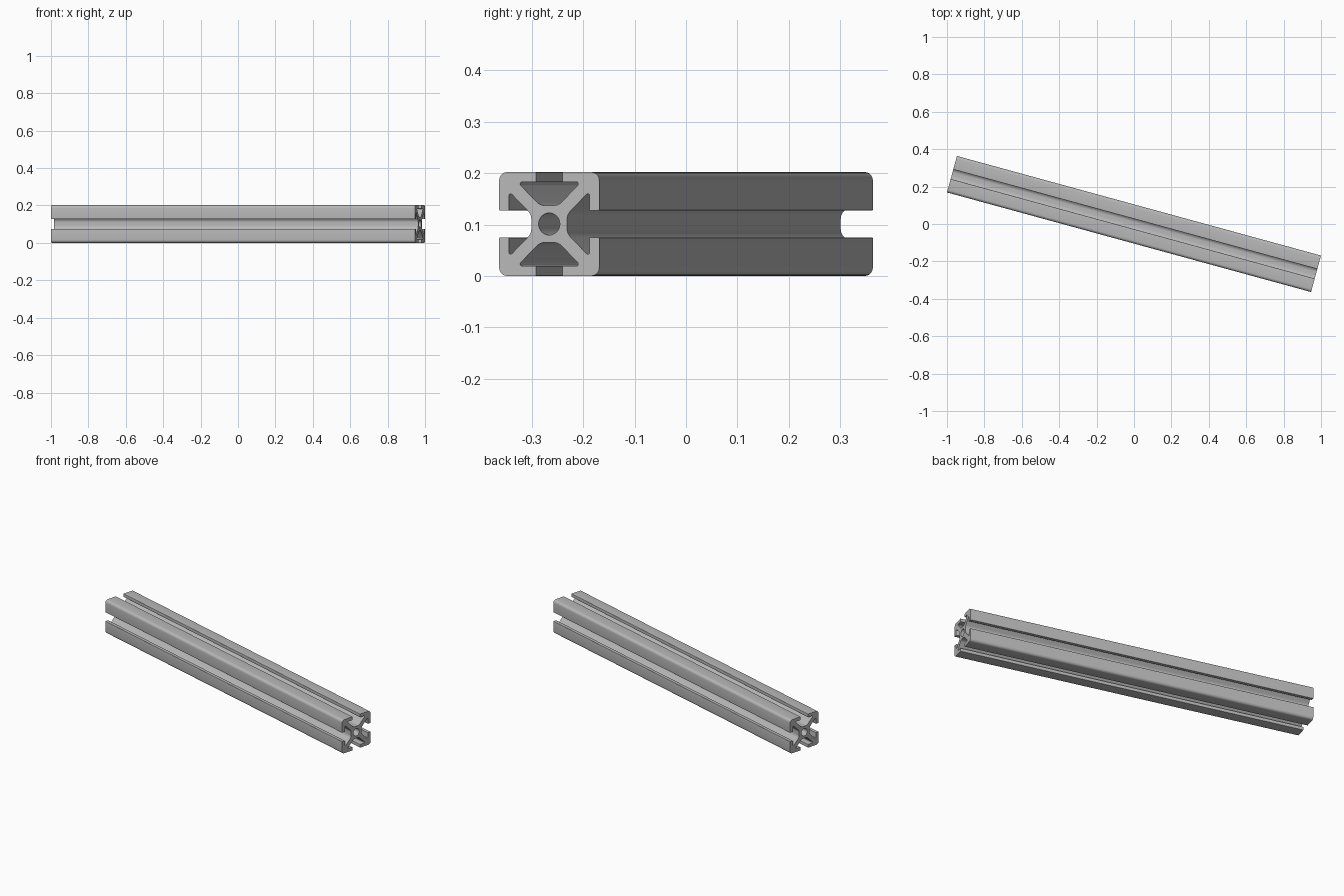
import bpy
import bmesh
from math import cos, sin, pi, radians, tan
from mathutils import Vector, Matrix

cube = bpy.data.objects.get("Cube")
if cube:
    bpy.data.objects.remove(cube, do_unlink=True)

LENGTH = 2.018
HALF = 0.101          # half of the square section
SLOT = 0.0265         # half of the slot opening
LIP = 0.0815          # inner face of the lips
POCKET = 0.0585       # half of the hidden pocket width
CORE = 0.036          # half of the central core
RIB = 0.0175          # offset of the diagonal ribs
BORE = 0.0215         # central hole radius
TURN = radians(-15.3)

# Half of one slotted side: (distance from axis, offset, fillet radius)
half_side = [
    (LIP + 0.0195, SLOT, 0.0015),
    (LIP, SLOT, 0.0015),
    (LIP, POCKET, 0.003),
    (POCKET + RIB, POCKET, 0.004),
    (CORE, CORE - RIB, 0.024),
]


def section_corners():
    """Whole outline: each side is a mirrored half, repeated four times."""
    side = [(HALF, -HALF, 0.016)]
    side += [(u, -v, r) for u, v, r in half_side]
    side += list(reversed(half_side))
    corners = []
    for k in range(4):
        turn = Matrix.Rotation(k * pi / 2, 2)
        corners += [(turn @ Vector((u, v)), r) for u, v, r in side]
    return corners


def filleted(corners, steps=5):
    """Replace every corner with an arc of the given radius."""
    points = []
    for i, (p, r) in enumerate(corners):
        a = (corners[i - 1][0] - p).normalized()
        b = (corners[(i + 1) % len(corners)][0] - p).normalized()
        half = a.angle(b) / 2
        centre = p + (a + b).normalized() * (r / sin(half))
        start = p + a * (r / tan(half)) - centre
        end = p + b * (r / tan(half)) - centre
        sweep = start.angle(end)
        for s in range(steps + 1):
            t = s / steps
            arm = (start * sin((1 - t) * sweep) + end * sin(t * sweep)) / sin(sweep)
            points.append(centre + arm)
    return points


def add_loop(bm, points):
    verts = [bm.verts.new((-LENGTH / 2, p.x, p.y)) for p in points]
    return [bm.edges.new((v, verts[i - 1])) for i, v in enumerate(verts)]


# Section with its bore, filled and extruded along the rail
bm = bmesh.new()
edges = add_loop(bm, filleted(section_corners()))
circle = [Vector((cos(i * pi / 16), sin(i * pi / 16))) * BORE for i in range(32)]
edges += add_loop(bm, circle)
bmesh.ops.triangle_fill(bm, edges=edges, use_beauty=True, normal=(-1, 0, 0))
grown = bmesh.ops.extrude_face_region(bm, geom=bm.faces[:], use_keep_orig=True)
moved = [g for g in grown["geom"] if isinstance(g, bmesh.types.BMVert)]
bmesh.ops.translate(bm, verts=moved, vec=(LENGTH, 0, 0))
bmesh.ops.recalc_face_normals(bm, faces=bm.faces[:])
bmesh.ops.transform(
    bm, verts=bm.verts[:],
    matrix=Matrix.Translation((0, 0, HALF)) @ Matrix.Rotation(TURN, 4, "Z"))

mesh = bpy.data.meshes.new("slotted_rail")
bm.to_mesh(mesh)
bm.free()
rail = bpy.data.objects.new("slotted_rail", mesh)
bpy.context.collection.objects.link(rail)

# Aluminium grey
grey = bpy.data.materials.new("aluminium_grey")
grey.use_nodes = True
colour = (0.48, 0.48, 0.48, 1)
grey.diffuse_color = colour
grey.node_tree.nodes["Principled BSDF"].inputs["Base Color"].default_value = colour
mesh.materials.append(grey)

# Smooth fillets, crisp edges
bpy.ops.object.select_all(action="DESELECT")
rail.select_set(True)
bpy.context.view_layer.objects.active = rail
bpy.ops.object.shade_smooth_by_angle(angle=radians(30))
